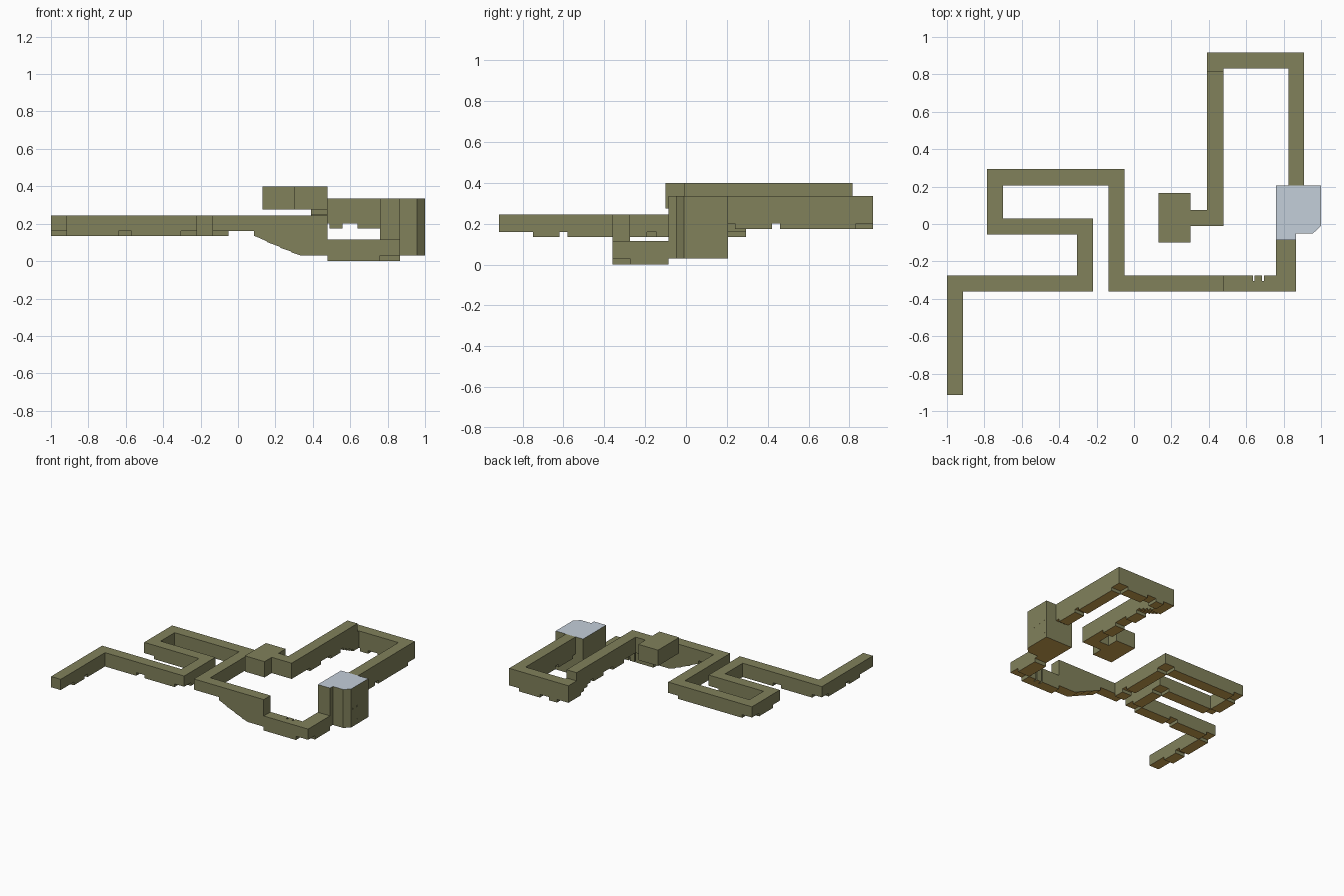
import bpy, bmesh
from mathutils import Vector


def material(name, rgb):
    m = bpy.data.materials.new(name)
    m.diffuse_color = (*rgb, 1)
    return m


WALL = material("olive stone", (0.22, 0.22, 0.105))
FLOOR = material("brown floor", (0.60, 0.36, 0.08))
SKY = material("pale sky", (0.55, 0.62, 0.70))


def extrude(name, pts, vec, up=WALL, open_top=False):
    """Closed outline swept along vec, coloured by face direction."""
    bm = bmesh.new()
    face = bm.faces.new([bm.verts.new(p) for p in pts])
    out = bmesh.ops.extrude_face_region(bm, geom=[face])
    moved = [g for g in out["geom"] if isinstance(g, bmesh.types.BMVert)]
    bmesh.ops.translate(bm, verts=moved, vec=Vector(vec))
    bmesh.ops.recalc_face_normals(bm, faces=bm.faces)
    for f in bm.faces:
        z = f.normal.z
        f.material_index = 1 if z > 0.9 else 2 if z < -0.2 else 0
    if open_top:
        bmesh.ops.delete(bm, geom=[f for f in bm.faces if f.normal.z > 0.9],
                         context='FACES_ONLY')
    me = bpy.data.meshes.new(name)
    bm.to_mesh(me)
    bm.free()
    for m in (WALL, up, FLOOR):
        me.materials.append(m)
    ob = bpy.data.objects.new(name, me)
    bpy.context.collection.objects.link(ob)
    return ob


def run(name, outline, z0, z1, **kw):
    return extrude(name, [(x, y, z0) for x, y in outline], (0, 0, z1 - z0), **kw)


def rect(x0, x1, y0, y1):
    return [(x0, y0), (x1, y0), (x1, y1), (x0, y1)]


# Long winding corridor on the left, up to the top of the ramp
run("winding_corridor", [
    (-1, -.915), (-.915, -.915), (-.915, -.36), (-.22, -.36), (-.22, .03),
    (-.70, .03), (-.70, .205), (-.135, .205), (-.135, -.36), (.085, -.36),
    (.085, -.275), (-.05, -.275), (-.05, .295), (-.785, .295), (-.785, -.055),
    (-.305, -.055), (-.305, -.275), (-1, -.275)], .16, .245)

# Ramp section with uneven sloping underside
ramp = [(.085, .245), (.085, .135), (.10, .13), (.15, .108), (.16, .1), (.22, .078),
        (.23, .07), (.28, .053), (.29, .045), (.335, .03), (.478, .03), (.478, .245)]
extrude("ramp_corridor", [(x, -.36, z) for x, z in ramp], (0, .085, 0))

# Low corridor with two narrow slits
low = [(.478, -.36), (.867, -.36), (.867, -.085), (.76, -.085), (.76, -.275)]
slits = []
for x in (.69, .64):
    slits += [(x + .005, -.275), (x + .005, -.305), (x - .005, -.305), (x - .005, -.275)]
run("low_corridor", low + slits + [(.478, -.275)], .03, .115)
run("low_channel", [(.478, -.36), (.76, -.36), (.76, -.275)] + slits + [(.478, -.275)],
    0, .03, open_top=True)

# Open-air shaft with sky on top
run("sky_shaft", [(.76, -.085), (.867, -.085), (.867, -.05), (.957, -.05), (1, -.01),
                  (1, .205), (.76, .205)], .03, .335, up=SKY)

# Upper corridor loop behind the shaft
run("upper_corridor", [(.825, .205), (.91, .205), (.91, .917), (.39, .917), (.39, .815),
                       (.478, .815), (.478, .832), (.825, .832)], .2, .335)

# Raised corridor ending in the final chamber
run("final_corridor", [(.13, -.1), (.303, -.1), (.303, -.01), (.478, -.01), (.478, .815),
                       (.39, .815), (.39, .075), (.303, .075), (.303, .165), (.13, .165)],
    .275, .4)

# Stairs climbing from the upper loop to the raised corridor
stair = [(.815, .275), (.815, .2)]
for i in range(4):
    y = .76 - i * .04
    stair += [(y, .2 + i * .01875), (y, .21875 + i * .01875)]
extrude("upper_stair", [(.39, y, z) for y, z in stair], (.088, 0, 0))

# Sunken channels beneath the corridors: x0, x1, y0, y1, bottom, top
channels = [
    (-1, -.915, -.75, -.62, .135, .16), (-1, -.915, -.58, -.36, .135, .16),
    (-.915, -.64, -.36, -.275, .135, .16), (-.57, -.305, -.36, -.275, .135, .16),
    (-.305, -.22, -.275, -.055, .135, .16), (-.70, -.305, -.055, .03, .135, .16),
    (-.785, -.70, .03, .205, .135, .16), (-.70, -.135, .205, .295, .135, .16),
    (-.135, -.05, -.275, -.19, .135, .16), (-.135, -.05, -.145, .205, .135, .16),
    (.76, .867, -.275, -.085, 0, .03),
    (.825, .91, .24, .42, .175, .2), (.825, .91, .46, .832, .175, .2),
    (.64, .825, .832, .917, .175, .2), (.49, .56, .832, .917, .175, .2),
    (.39, .478, .48, .60, .25, .275), (.39, .478, .22, .36, .25, .275)]
for x0, x1, y0, y1, z0, z1 in channels:
    run("sunken_channel", rect(x0, x1, y0, y1), z0, z1, open_top=True)

# Small stone blocks in the shaft wall
for y, z in ((.02, .17), (.07, .172), (.13, .178), (.18, .185),
             (.06, .065), (.13, .07), (.18, .078)):
    run("wall_block", rect(.996, 1.0008, y - .01, y + .01), z - .005, z + .005)
